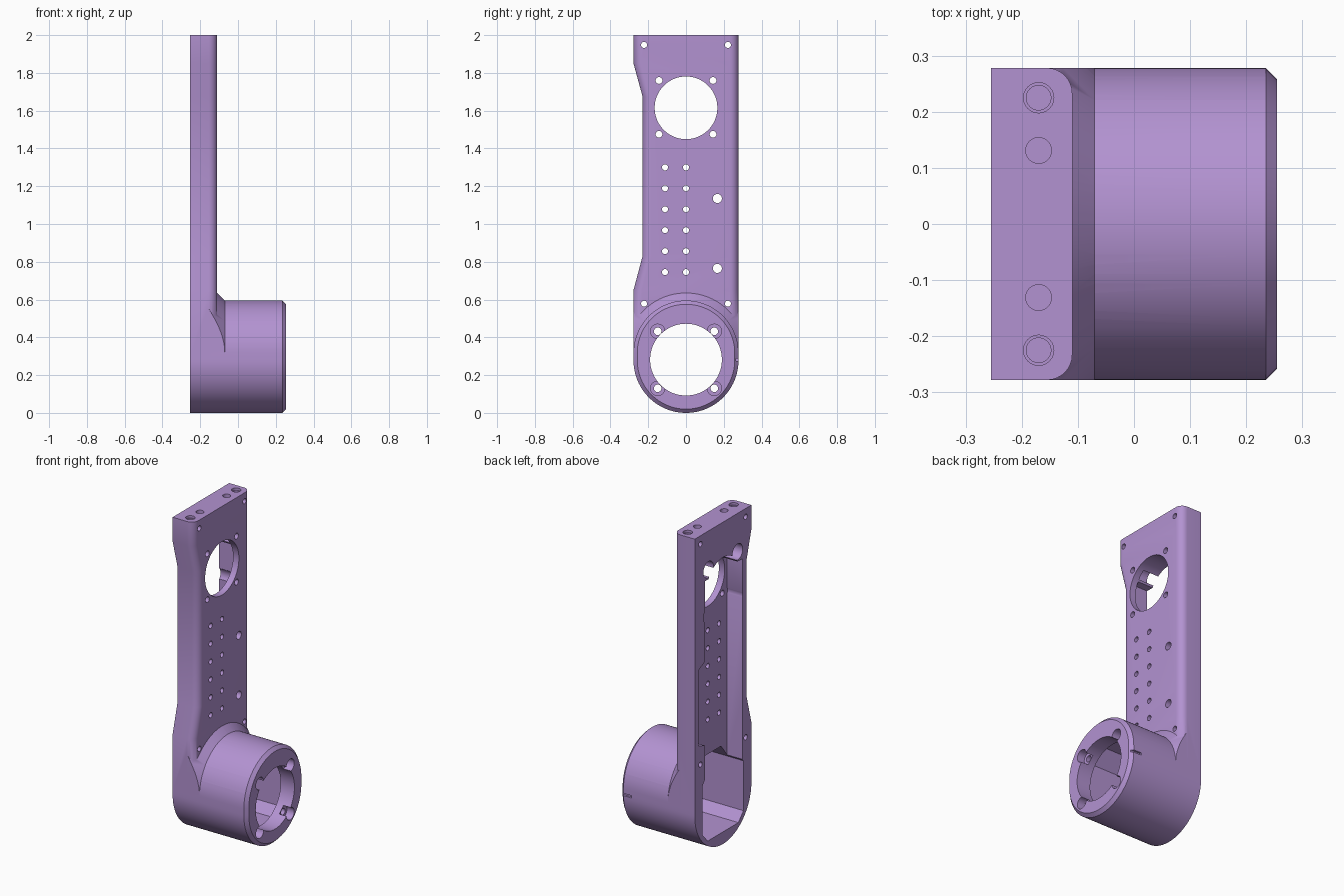
import bpy, bmesh
from math import sin, cos, pi

if "Cube" in bpy.data.objects:
    bpy.data.objects.remove(bpy.data.objects["Cube"])


def loft(name, rings):
    """Solid skinned through equal-length rings of points."""
    bm = bmesh.new()
    vs = [[bm.verts.new(p) for p in r] for r in rings]
    n = len(vs[0])
    for a, b in zip(vs, vs[1:]):
        for i in range(n):
            j = (i + 1) % n
            bm.faces.new((a[i], a[j], b[j], b[i]))
    bm.faces.new(vs[0])
    bm.faces.new(vs[-1])
    bmesh.ops.recalc_face_normals(bm, faces=bm.faces[:])
    me = bpy.data.meshes.new(name)
    bm.to_mesh(me)
    bm.free()
    ob = bpy.data.objects.new(name, me)
    bpy.context.collection.objects.link(ob)
    return ob


def prism(name, x0, x1, pts):
    return loft(name, [[(x, y, z) for y, z in pts] for x in (x0, x1)])


def box(name, x0, x1, y0, y1, z0, z1):
    return prism(name, x0, x1, [(y0, z0), (y1, z0), (y1, z1), (y0, z1)])


def rod(x0, x1, y, z, r, n=24):
    return prism("bore_cutter", x0, x1,
                 [(y + r * cos(2 * pi * i / n), z + r * sin(2 * pi * i / n)) for i in range(n)])


def rod_z(x, y, z0, z1, r, n=24):
    return loft("end_cutter", [[(x + r * cos(2 * pi * i / n), y + r * sin(2 * pi * i / n), z)
                                for i in range(n)] for z in (z0, z1)])


def combine(ob, other, op):
    other.hide_render = True
    m = ob.modifiers.new("bool", 'BOOLEAN')
    m.operation, m.solver, m.object = op, 'EXACT', other
    bpy.context.view_layer.objects.active = ob
    bpy.ops.object.modifier_apply(modifier=m.name)
    bpy.data.objects.remove(other, do_unlink=True)


W = 0.278                      # half width
BACK, FACE = -0.255, -0.11     # plate back and front
ZL, ZU = 0.278, 0.317          # drum arc centres


def drum_ring(x, off, n=48):
    r = W + off
    up = [(x, r * cos(pi * i / n), ZU + r * sin(pi * i / n)) for i in range(n + 1)]
    low = [(x, -r * cos(pi * i / n), ZL - r * sin(pi * i / n)) for i in range(n + 1)]
    return up + low


def plate_ring(z, left, r=0.045, n=8):
    q = [pi / 2 * i / n for i in range(n + 1)]
    a = [(FACE - r + r * cos(t), left + r - r * sin(t), z) for t in reversed(q)]
    b = [(FACE - r + r * cos(t), W - r + r * sin(t), z) for t in q]
    return [(BACK, left, z)] + a + b + [(BACK, W, z)]


# Long plate with one relieved side and rounded front edges
arm = loft("arm_housing", [plate_ring(z, y) for z, y in
                           ((0.3, -W), (0.65, -W), (0.83, -0.23), (1.675, -0.23), (1.85, -W), (2, -W))])

# Drum and its sloped collar, trimmed to the plate width
drum = loft("drum", [drum_ring(BACK, 0), drum_ring(0.235, 0), drum_ring(0.255, -0.02)])
collar = loft("collar", [drum_ring(-0.16, 0.09), drum_ring(-0.06, -0.01)])
combine(collar, box("trim", -0.3, 0.1, -W, W, 0.3, 0.8), 'INTERSECT')
combine(arm, drum, 'UNION')
combine(arm, collar, 'UNION')

# Rear pocket along the plate, with a wider bay on one side
pocket = prism("pocket", -0.3, -0.15, [
    (-0.19, 0.2), (0.18, 0.2), (0.18, 0.68), (0.24, 0.70), (0.24, 1.17),
    (0.18, 1.2), (0.18, 1.70), (-0.19, 1.70)])
cavity = prism("cavity", -0.3, 0.16, [
    (-0.15, 0.075), (0.15, 0.075), (0.2, 0.13), (0.2, 0.44),
    (0.13, 0.53), (-0.13, 0.53), (-0.2, 0.44), (-0.2, 0.13)])
cutters = [pocket, cavity]

# Large openings in plate and drum
cutters.append(rod(-0.3, 0, 0, 1.615, 0.166, 64))
cutters.append(rod(0.1, 0.3, 0, 0.282, 0.19, 64))

for s in (-1, 1):
    # Bolts around the upper opening, bored from the rear
    for z in (1.475, 1.76):
        cutters.append(rod(-0.3, 0, s * 0.143, z, 0.018))
        cutters.append(rod(-0.3, -0.15, s * 0.143, z, 0.05))
    # Drum bolts with counterbores
    for z in (0.13, 0.432):
        cutters.append(rod(0.1, 0.3, s * 0.15, z, 0.02))
        cutters.append(rod(0.205, 0.3, s * 0.15, z, 0.038))
    # Plate corner holes
    for z in (0.578, 1.948):
        cutters.append(rod(-0.3, 0, s * 0.222, z, 0.016))
    # End face holes
    cutters.append(rod_z(-0.17, s * 0.225, 1.87, 2.1, 0.022))
    cutters.append(rod_z(-0.17, s * 0.225, 1.985, 2.1, 0.027))
    cutters.append(rod_z(-0.17, s * 0.131, 1.88, 2.1, 0.023))

# Two rows of small holes, and two larger ones over the side bay
for i in range(6):
    for y in (-0.111, 0):
        cutters.append(rod(-0.3, 0, y, 0.745 + 0.111 * i, 0.016))
for z in (0.765, 1.135):
    cutters.append(rod(-0.3, 0, 0.166, z, 0.024))

# Index groove at the drum edge
cutters.append(box("groove", 0.18, 0.3, 0.266, 0.3, 0.275, 0.289))

for c in cutters:
    combine(arm, c, 'DIFFERENCE')

mat = bpy.data.materials.new("lilac")
mat.diffuse_color = (0.45, 0.29, 0.64, 1)
mat.use_nodes = True
mat.node_tree.nodes["Principled BSDF"].inputs["Base Color"].default_value = mat.diffuse_color
arm.data.materials.clear()
arm.data.materials.append(mat)
bpy.ops.object.select_all(action='DESELECT')
arm.select_set(True)
bpy.context.view_layer.objects.active = arm
bpy.ops.object.shade_smooth_by_angle(angle=0.5)
